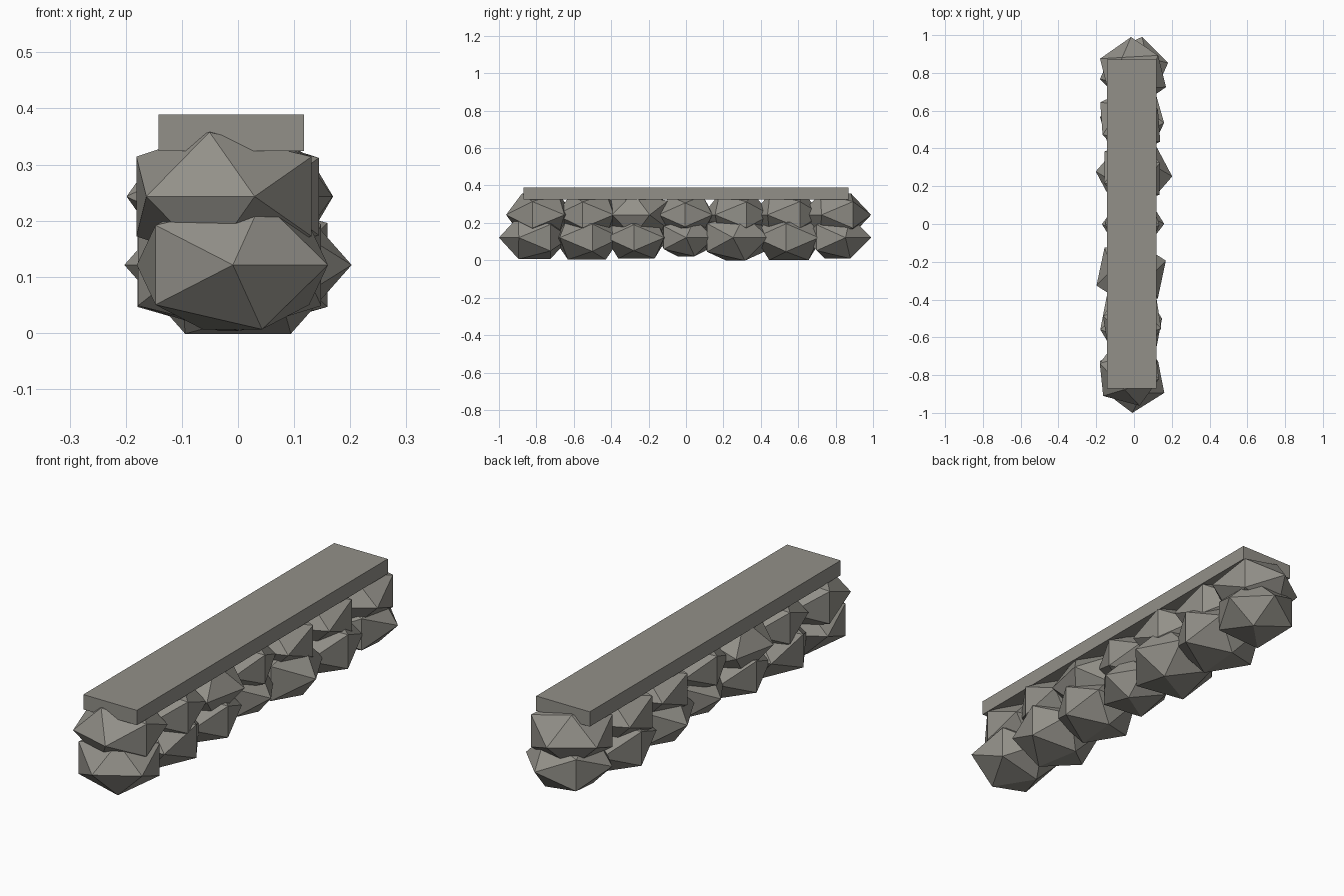
import bpy, bmesh
from math import sqrt, radians
from mathutils import Matrix

if "Cube" in bpy.data.objects:
    bpy.data.objects.remove(bpy.data.objects["Cube"])

stone_grey = bpy.data.materials.new("stone grey")
stone_grey.use_nodes = True
colour = (0.29, 0.28, 0.25, 1)
stone_grey.diffuse_color = colour
stone_grey.node_tree.nodes["Principled BSDF"].inputs["Base Color"].default_value = colour


def finish(name, bm):
    mesh = bpy.data.meshes.new(name)
    bmesh.ops.recalc_face_normals(bm, faces=bm.faces)
    bm.to_mesh(mesh)
    bm.free()
    mesh.materials.append(stone_grey)
    obj = bpy.data.objects.new(name, mesh)
    bpy.context.collection.objects.link(obj)
    return obj


def add_stone(name, x, y, z, radius, turn):
    """Squashed twenty-sided stone lying on an edge, turned about z."""
    bm = bmesh.new()
    phi = (1 + sqrt(5)) / 2
    k = 1 / sqrt(1 + phi * phi)
    for a in (-k, k):
        for b in (-k * phi, k * phi):
            for co in ((a, 0, b), (0, b, a), (b, a, 0)):
                bm.verts.new(co)
    bmesh.ops.convex_hull(bm, input=bm.verts)
    obj = finish(name, bm)
    obj.data.transform(Matrix.Translation((x, y, z))
                       @ Matrix.Rotation(radians(turn), 4, "Z")
                       @ Matrix.Diagonal((radius, radius, radius * 0.71, 1)))


# Two courses of stones, front to back: x, y, radius, turn
lower = [(-0.01, -0.81, 0.19, -58), (-0.015, -0.53, 0.195, 100),
         (-0.01, -0.265, 0.185, 85), (-0.005, 0, 0.165, 32),
         (0, 0.265, 0.203, 28), (-0.01, 0.55, 0.2, 85),
         (0, 0.81, 0.185, 45)]
upper = [(-0.025, -0.78, 0.19, -105), (-0.01, -0.52, 0.185, 78),
         (-0.015, -0.26, 0.195, -12), (-0.01, 0, 0.17, 88),
         (-0.01, 0.27, 0.185, 110), (-0.02, 0.54, 0.19, 115),
         (-0.005, 0.8, 0.19, 125)]
for course, stones, z in (("lower", lower, 0.121), ("upper", upper, 0.243)):
    for i, (x, y, radius, turn) in enumerate(stones, 1):
        add_stone(f"{course}_stone_{i}", x, y, z, radius, turn)

# Flat capping slab
bm = bmesh.new()
bmesh.ops.create_cube(bm, size=1)
slab = finish("cap_slab", bm)
slab.data.transform(Matrix.Translation((-0.012, 0, 0.357))
                    @ Matrix.Diagonal((0.26, 1.74, 0.065, 1)))
